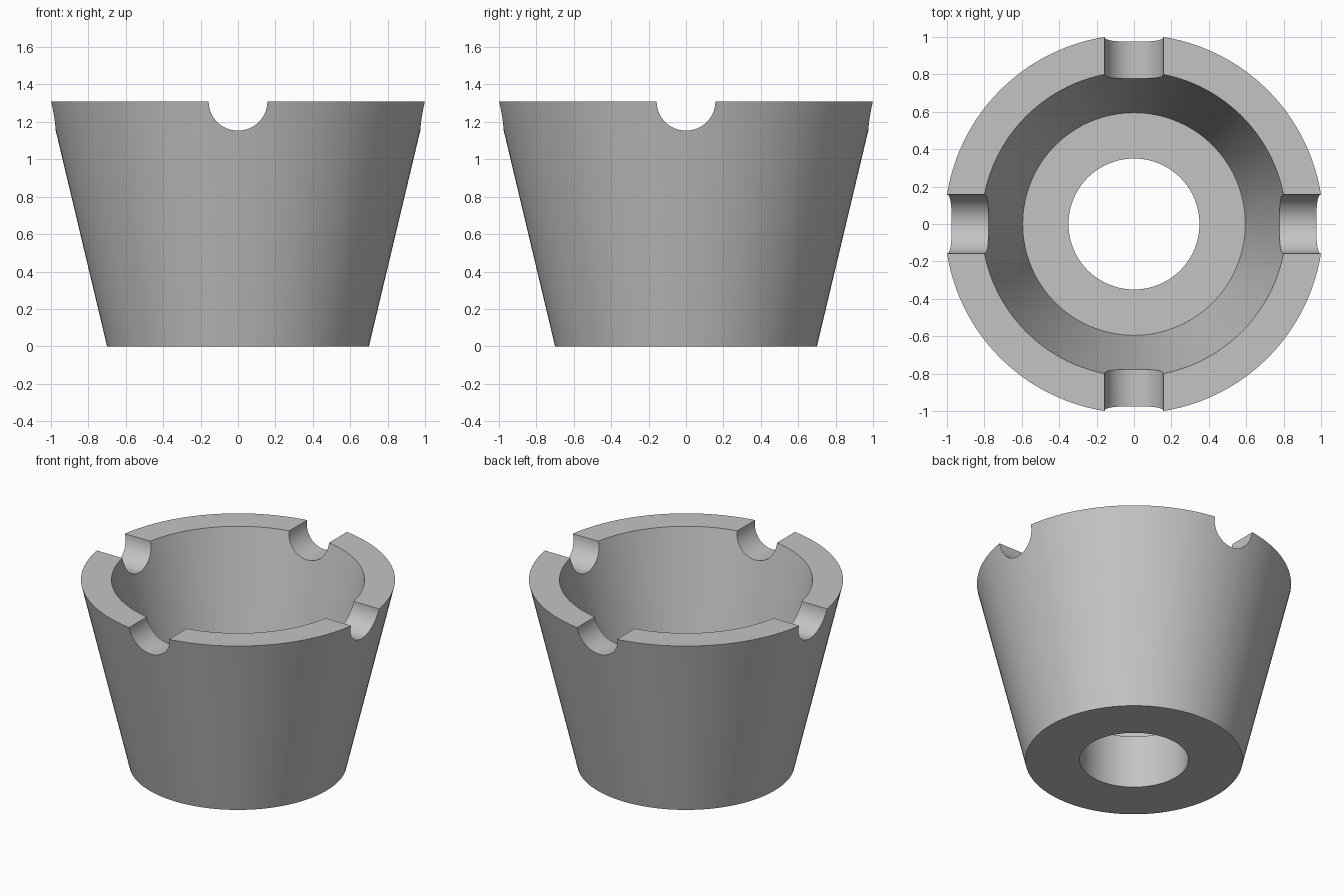
import bpy
import math

cube = bpy.data.objects.get("Cube")
if cube:
    bpy.data.objects.remove(cube, do_unlink=True)

SEGMENTS = 128
HEIGHT = 1.31
NOTCH_RADIUS = 0.157

grey = bpy.data.materials.new("light_grey")
grey.use_nodes = True
colour = (0.55, 0.55, 0.55, 1)
grey.diffuse_color = colour
grey.node_tree.nodes["Principled BSDF"].inputs["Base Color"].default_value = colour


def revolve(name, profile):
    """Turn a closed (radius, height) profile around the z axis."""
    n = len(profile)
    verts, faces = [], []
    for i in range(SEGMENTS):
        a = math.tau * i / SEGMENTS
        verts += [(r * math.cos(a), r * math.sin(a), z) for r, z in profile]
        j = (i + 1) % SEGMENTS
        for k in range(n):
            m = (k + 1) % n
            faces.append((i * n + k, j * n + k, j * n + m, i * n + m))
    mesh = bpy.data.meshes.new(name)
    mesh.from_pydata(verts, [], faces)
    mesh.materials.append(grey)
    obj = bpy.data.objects.new(name, mesh)
    bpy.context.collection.objects.link(obj)
    return obj


# Tapered cup with a thick floor and a straight centre hole
cup = revolve("tapered_cup", [
    (0.35, 0), (0.70, 0), (1.012, HEIGHT),
    (0.815, HEIGHT), (0.595, 0.375), (0.35, 0.375),
])

# Four half-round rim notches, cut by two crossing rods
for axis, rotation in (("x", (0, math.pi / 2, 0)), ("y", (math.pi / 2, 0, 0))):
    bpy.ops.mesh.primitive_cylinder_add(
        vertices=64, radius=NOTCH_RADIUS, depth=3,
        location=(0, 0, HEIGHT), rotation=rotation)
    rod = bpy.context.object
    rod.name = "notch_cutter_" + axis
    rod.hide_render = True
    rod.data.materials.append(grey)
    cut = cup.modifiers.new("notch_" + axis, "BOOLEAN")
    cut.operation = "DIFFERENCE"
    cut.solver = "EXACT"
    cut.object = rod
    bpy.context.view_layer.objects.active = cup
    bpy.ops.object.modifier_apply(modifier=cut.name)
    bpy.data.objects.remove(rod, do_unlink=True)

# Smooth walls with crisp rims
bpy.ops.object.select_all(action="DESELECT")
cup.select_set(True)
bpy.context.view_layer.objects.active = cup
bpy.ops.object.shade_smooth_by_angle(angle=math.radians(30))
